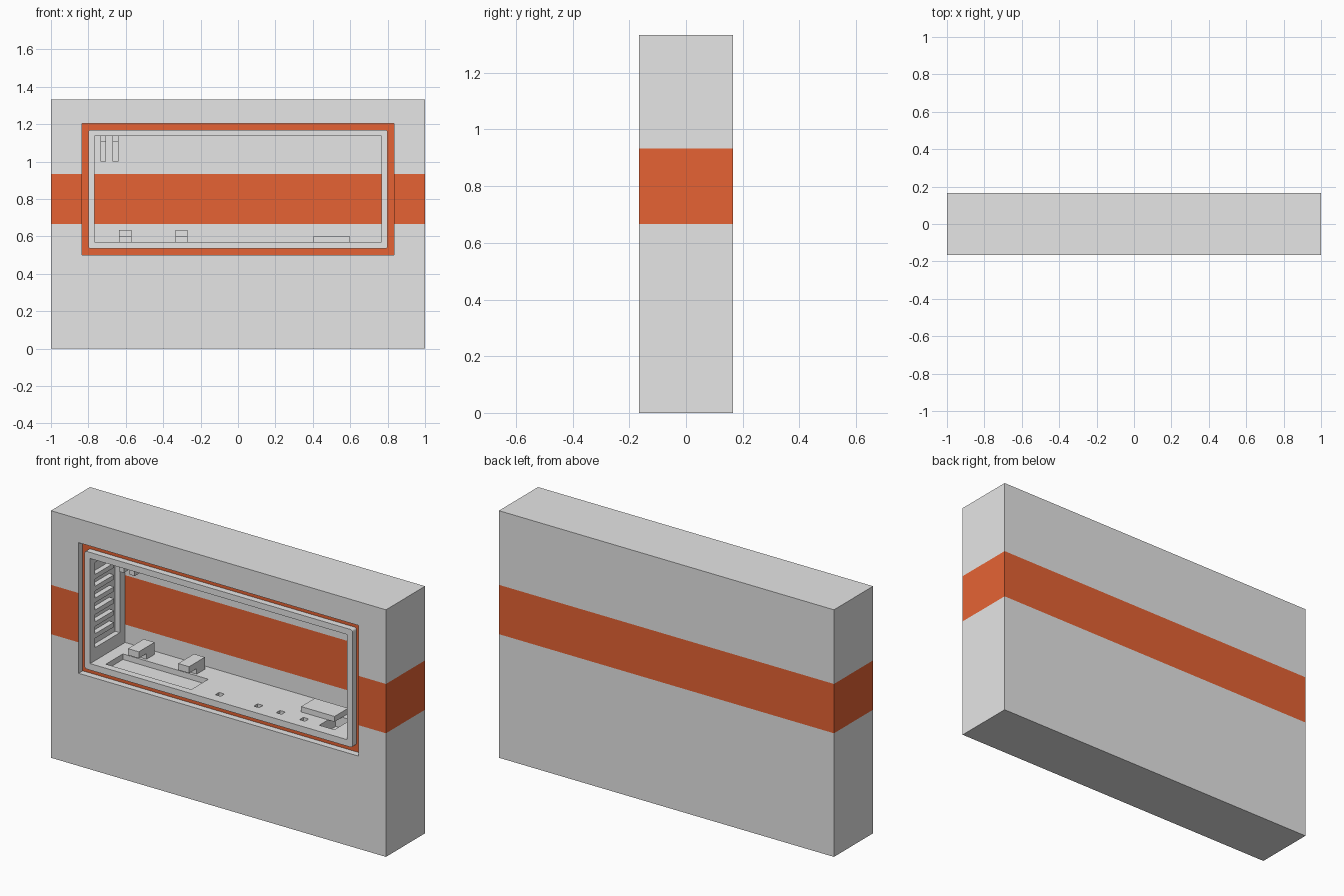
import bpy, bmesh
from mathutils import Vector

if "Cube" in bpy.data.objects:
    bpy.data.objects.remove(bpy.data.objects["Cube"])

FRONT, BACK = -0.1667, 0.1667
GROOVE = 0.035      # depth of the coloured groove
DEEP = 0.30         # depth of the cavity
Z1, Z2 = 0.667, 0.933   # stripe heights


def material(name, rgb):
    m = bpy.data.materials.new(name)
    m.diffuse_color = (*rgb, 1)
    m.use_nodes = True
    m.node_tree.nodes["Principled BSDF"].inputs["Base Color"].default_value = m.diffuse_color
    return m


grey = material("light_grey", (0.787, 0.787, 0.787))
orange = material("burnt_orange", (0.787, 0.124, 0.034))


def box(name, x, d, z, bevel=0):
    """Box from ranges in x, depth behind the front face, and z."""
    bm = bmesh.new()
    bmesh.ops.create_cube(bm, size=1)
    size = Vector((x[1] - x[0], d[1] - d[0], z[1] - z[0]))
    mid = Vector((sum(x) / 2, FRONT + sum(d) / 2, sum(z) / 2))
    for v in bm.verts:
        v.co = v.co * size + mid
    if bevel:
        edges = [e for e in bm.edges
                 if abs(e.verts[0].co.y - e.verts[1].co.y) > 0.001]
        bmesh.ops.bevel(bm, geom=edges, offset=bevel, segments=3,
                        profile=0.5, affect='EDGES')
    me = bpy.data.meshes.new(name)
    bm.to_mesh(me)
    bm.free()
    me.materials.append(grey)
    ob = bpy.data.objects.new(name, me)
    bpy.context.collection.objects.link(ob)
    return ob


def boolean(ob, x, d, z, op='DIFFERENCE'):
    """Cut or join a box with an object and bake the result."""
    tool = box("cutter", x, d, z)
    mod = ob.modifiers.new("bool", 'BOOLEAN')
    mod.operation, mod.solver, mod.object = op, 'EXACT', tool
    dg = bpy.context.evaluated_depsgraph_get()
    me = bpy.data.meshes.new_from_object(ob.evaluated_get(dg))
    ob.modifiers.clear()
    ob.data = me
    bpy.data.objects.remove(tool)


# Main block with shallow recess and deep cavity
body = box("housing", (-1, 1), (0, BACK - FRONT), (0, 1.3333))
boolean(body, (-0.835, 0.835), (-0.1, GROOVE), (0.50, 1.205))
boolean(body, (-0.767, 0.767), (-0.1, DEEP), (0.57, 1.137))
# Left wall recess for the rack
boolean(body, (-0.795, -0.7), (0.045, 0.255), (0.64, 1.10))
# Floor pockets
boolean(body, (-0.70, -0.19), (0.04, 0.185), (0.54, 0.62))
boolean(body, (0.56, 0.65), (0.06, 0.20), (0.51, 0.62))
# Small square floor holes
for hx in (-0.043, 0.187, 0.32, 0.46):
    boolean(body, (hx - 0.016, hx + 0.016), (0.058, 0.09), (0.54, 0.62))

# Split the block at the stripe and colour by position
bm = bmesh.new()
bm.from_mesh(body.data)
bmesh.ops.triangulate(bm, faces=bm.faces[:])
for zc in (Z1, Z2):
    bmesh.ops.bisect_plane(bm, geom=bm.verts[:] + bm.edges[:] + bm.faces[:],
                           plane_co=(0, 0, zc), plane_no=(0, 0, 1))
bm.normal_update()
for f in bm.faces:
    c, n = f.calc_center_median(), f.normal
    in_band = Z1 < c.z < Z2
    outer = abs(c.x) > 0.999 or abs(abs(c.y) - BACK) < 0.001
    cavity_back = abs(c.y - FRONT - DEEP) < 0.001
    groove_floor = n.y < -0.9 and abs(c.y - FRONT - GROOVE) < 0.001
    f.material_index = int(groove_floor or (in_band and (outer or cavity_back)))
body.data.materials.clear()
body.data.materials.append(grey)
body.data.materials.append(orange)
bm.to_mesh(body.data)
bm.free()

# Raised frame around the cavity
frame = box("window_frame", (-0.8, 0.8), (0.001, GROOVE), (0.535, 1.17), 0.012)
boolean(frame, (-0.767, 0.767), (-0.1, 0.1), (0.57, 1.137))

# Rack shelves on the left wall
for i in range(6):
    z = 1.035 - 0.064 * i
    box(f"rack_shelf_{i}", (-0.796, -0.767), (0.045, 0.205), (z - 0.025, z))

# Two hooked floor brackets: overhanging slab on a rear leg
for i, x in enumerate((-0.635, -0.335)):
    b = box(f"floor_bracket_{i}", (x, x + 0.065), (0.135, 0.27), (0.60, 0.635))
    boolean(b, (x, x + 0.065), (0.20, 0.27), (0.568, 0.61), 'UNION')

# Wide low bracket on the right
box("wide_bracket", (0.40, 0.60), (0.133, 0.25), (0.571, 0.60))

# Two ceiling hooks
for i, x in enumerate((-0.72, -0.655)):
    h = box(f"ceiling_hook_{i}", (x - 0.015, x + 0.015), (0.20, 0.24), (1.0, 1.12))
    boolean(h, (x - 0.015, x + 0.015), (0.17, 0.301), (1.107, 1.138), 'UNION')
